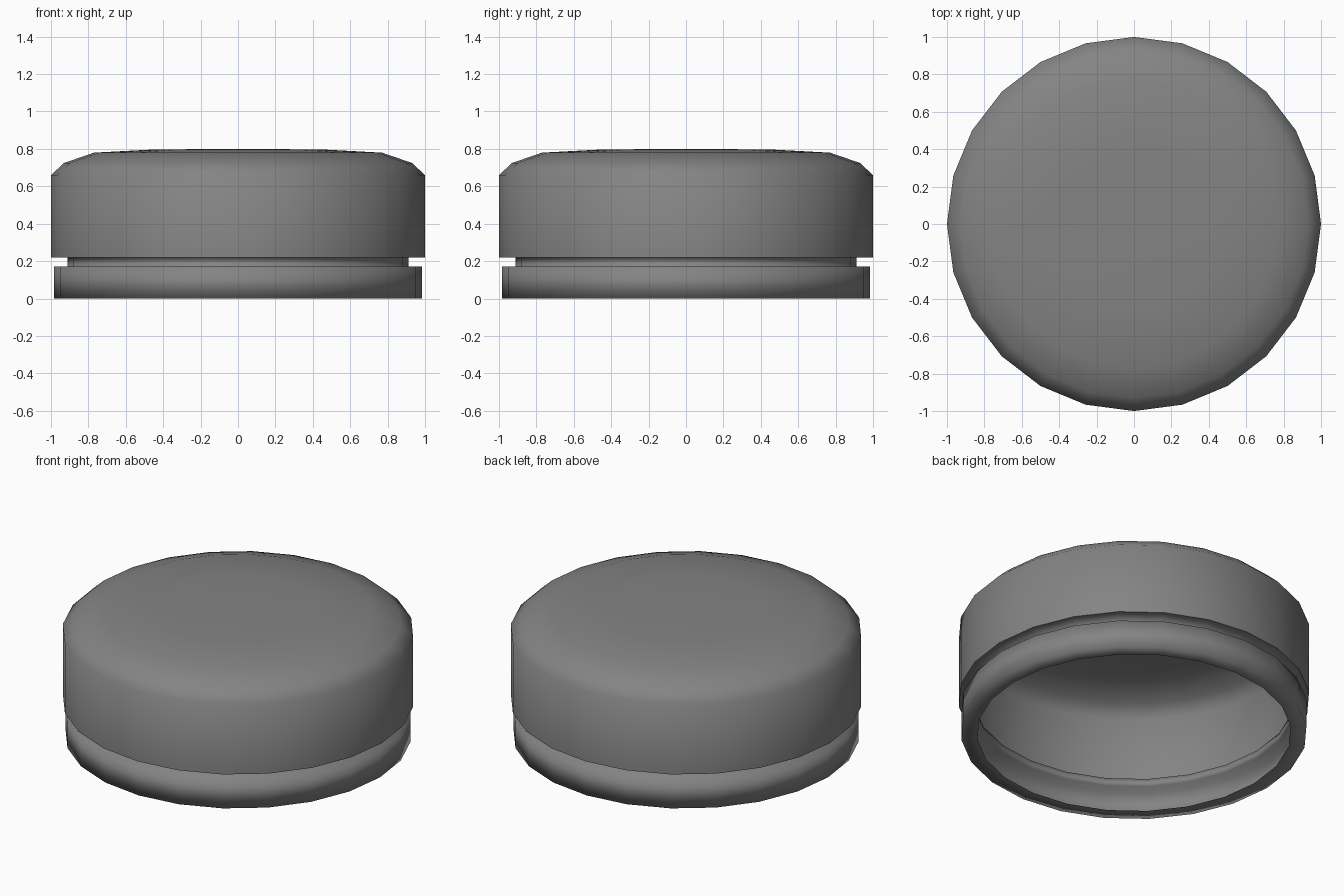
import bpy, bmesh
from math import radians

if "Cube" in bpy.data.objects:
    bpy.data.objects.remove(bpy.data.objects["Cube"])

SIDES = 24

# Dark grey plastic
plastic = bpy.data.materials.new("dark_plastic")
plastic.diffuse_color = (0.23, 0.23, 0.23, 1)
plastic.use_nodes = True
plastic.node_tree.nodes["Principled BSDF"].inputs["Base Color"].default_value = plastic.diffuse_color


def lathe(name, profile, sharp):
    """Spin an (r, z) profile about z; 'sharp' points stay as hard rings."""
    bm = bmesh.new()
    pts = [bm.verts.new((r, 0, z)) for r, z in profile]
    edges = [bm.edges.new(p) for p in zip(pts, pts[1:])]
    bmesh.ops.spin(bm, geom=pts + edges, cent=(0, 0, 0), axis=(0, 0, 1),
                   angle=radians(360), steps=SIDES)
    bmesh.ops.remove_doubles(bm, verts=bm.verts, dist=0.0005)
    bmesh.ops.recalc_face_normals(bm, faces=bm.faces)
    # the first profile segment is the top, which must face up
    top = max(bm.faces, key=lambda f: f.calc_center_median().z)
    if top.normal.z < 0:
        bmesh.ops.reverse_faces(bm, faces=bm.faces)
    for f in bm.faces:
        f.smooth = True
    for r, z in sharp:
        for e in bm.edges:
            if all(abs(v.co.z - z) < 1e-3 and abs(v.co.xy.length - r) < 1e-3
                   for v in e.verts):
                e.smooth = False
    mesh = bpy.data.meshes.new(name)
    bm.to_mesh(mesh)
    bm.free()
    mesh.materials.append(plastic)
    obj = bpy.data.objects.new(name, mesh)
    bpy.context.collection.objects.link(obj)
    return obj


# Thin-skinned cap: dome, skirt, recessed neck, base ring and inward lip
dome = [(0, 0.8), (0.45, 0.797), (0.77, 0.78), (0.93, 0.725), (1.0, 0.66)]
skirt = [(1.0, 0.22), (0.912, 0.22), (0.912, 0.17)]
ring = [(0.985, 0.17), (0.985, 0.0), (0.894, 0.0)]
lathe("bottle_cap", dome + skirt + ring, sharp=[(1.0, 0.22)])
